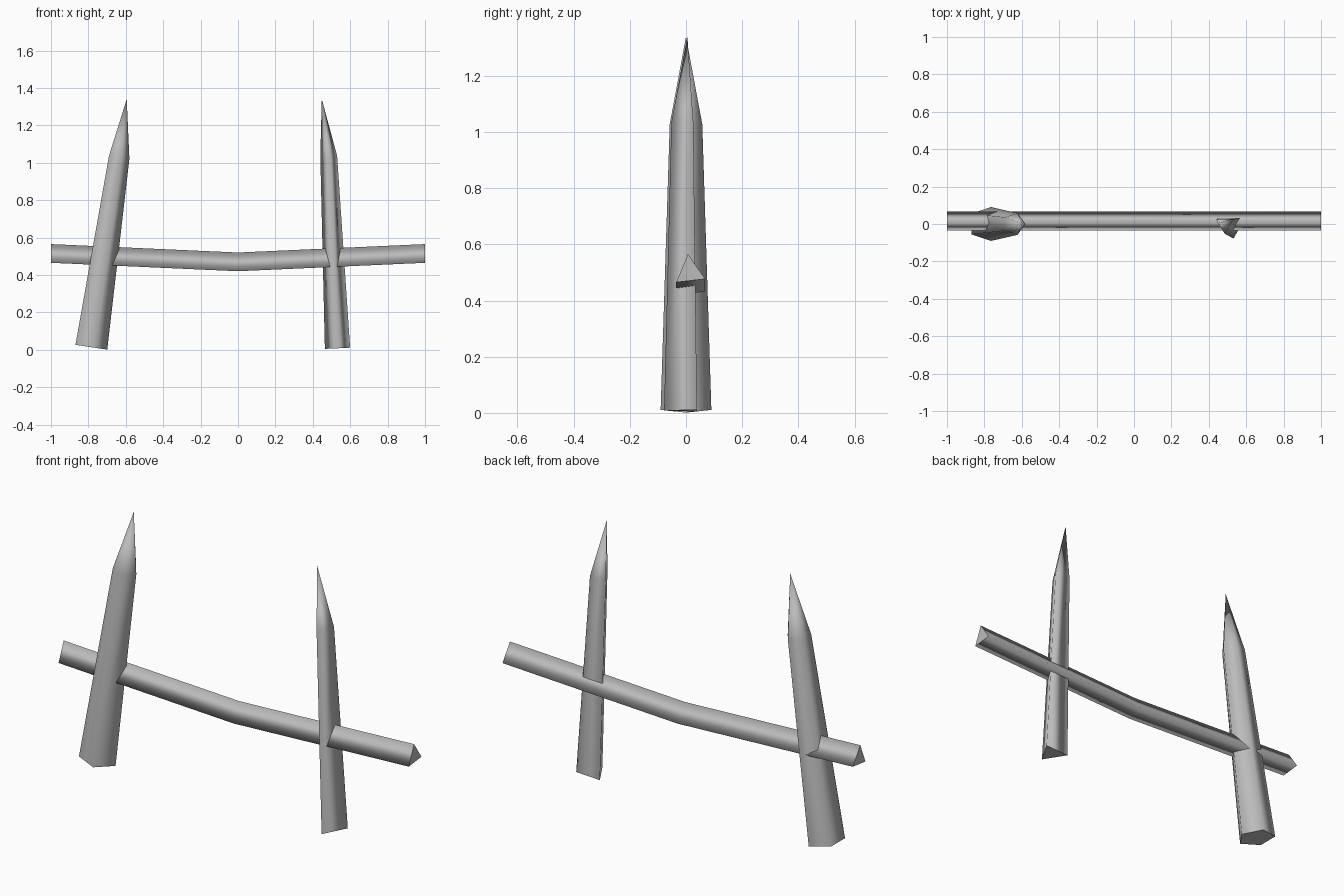
import bpy
import bmesh
from math import cos, sin, pi
from mathutils import Vector

cube = bpy.data.objects.get("Cube")
if cube:
    bpy.data.objects.remove(cube, do_unlink=True)

wood = bpy.data.materials.new("weathered grey")
wood.use_nodes = True
grey = (0.5, 0.5, 0.5, 1)
wood.diffuse_color = grey
wood.node_tree.nodes["Principled BSDF"].inputs["Base Color"].default_value = grey


def loft(name, rings, tip=None):
    """Skin matching rings with smooth sides, flat caps and an optional point."""
    bm = bmesh.new()
    loops = [[bm.verts.new(p) for p in ring] for ring in rings]
    n = len(loops[0])
    sides = []
    for a, b in zip(loops, loops[1:]):
        for i in range(n):
            j = (i + 1) % n
            sides.append(bm.faces.new((a[i], a[j], b[j], b[i])))
    if tip:
        top = bm.verts.new(tip)
        last = loops[-1]
        for i in range(n):
            sides.append(bm.faces.new((last[i], last[(i + 1) % n], top)))
    else:
        bm.faces.new(loops[-1])
    bm.faces.new(loops[0][::-1])
    for f in sides:
        f.smooth = True
    bmesh.ops.recalc_face_normals(bm, faces=bm.faces)
    mesh = bpy.data.meshes.new(name)
    bm.to_mesh(mesh)
    bm.free()
    mesh.materials.append(wood)
    obj = bpy.data.objects.new(name, mesh)
    bpy.context.collection.objects.link(obj)


def stake(name, sides, turn, foot, shoulder, tip, r_foot, r_shoulder):
    """Tapered, leaning stake whose rings lie square to its axis."""
    foot, shoulder = Vector(foot), Vector(shoulder)
    axis = (shoulder - foot).normalized()
    across = Vector((0, 1, 0)).cross(axis).normalized()
    depth = axis.cross(across)
    rings = []
    for centre, r in ((foot, r_foot), (shoulder, r_shoulder)):
        angles = [turn + 2 * pi * i / sides for i in range(sides)]
        rings.append([centre + across * r * cos(a) + depth * r * sin(a) for a in angles])
    loft(name, rings, tip)


# Thick five-sided stake and thin three-sided stake
stake("right_stake", 5, 0, (-0.793, 0, 0.015), (-0.641, 0, 1.03),
      (-0.595, 0, 1.34), 0.095, 0.061)
stake("left_stake", 3, -pi / 2, (0.532, 0, 0.008), (0.485, 0, 1.035),
      (0.448, 0.005, 1.34), 0.078, 0.052)

# Sagging triangular cross rail
section = [(-0.035, 0), (0.068, 0.012), (0.007, 0.1)]
loft("cross_rail", [[(x, y, z + h) for y, h in section]
                    for x, z in ((-1, 0.465), (0, 0.42), (1, 0.465))])
